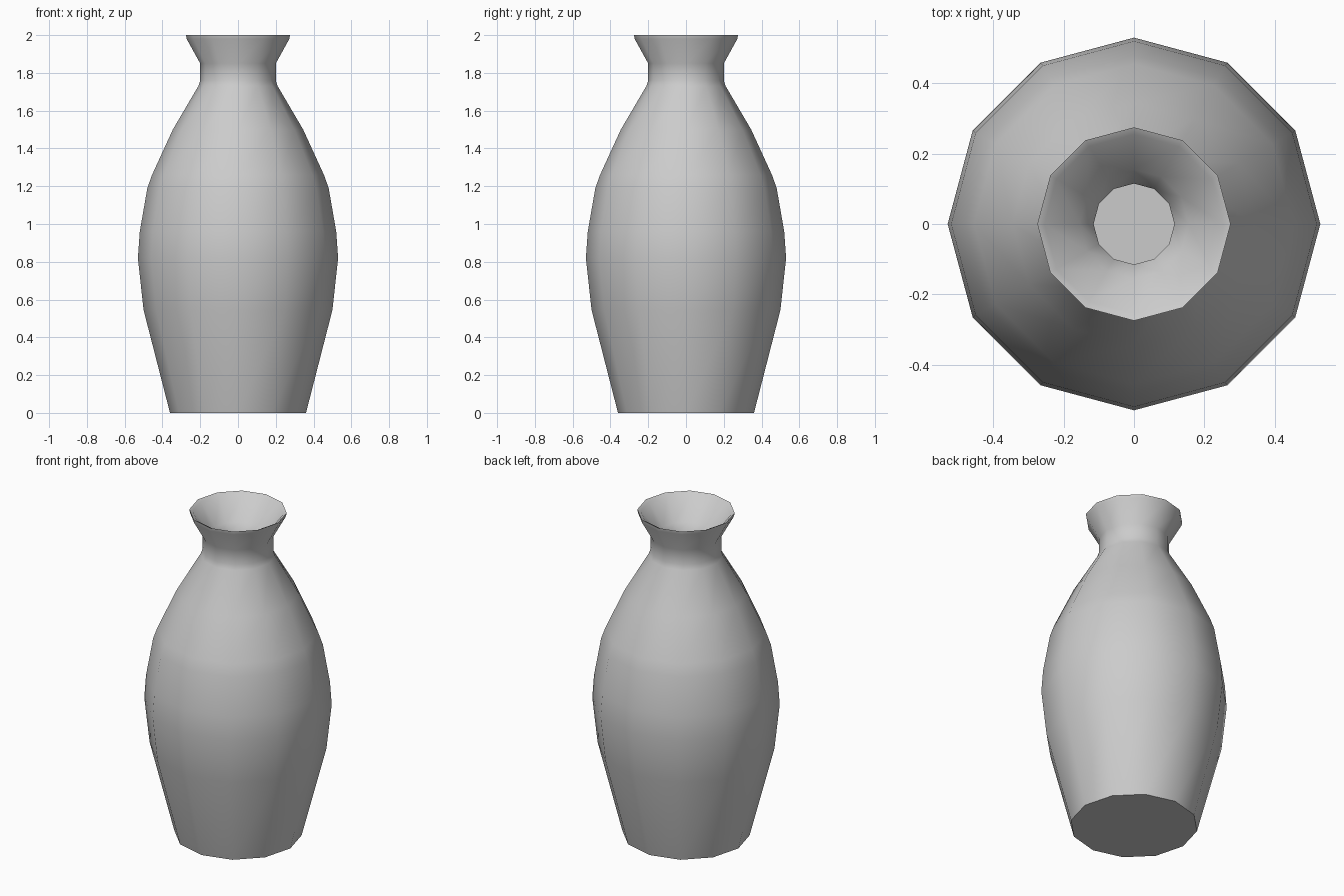
import bpy, bmesh, math

if "Cube" in bpy.data.objects:
    bpy.data.objects.remove(bpy.data.objects["Cube"])

SIDES = 12
# (radius, height): outside from the foot up, then inside back down to the floor
outer = [(0.36, 0), (0.50, 0.545), (0.53, 0.82), (0.52, 0.96), (0.48, 1.19), (0.455, 1.26),
         (0.345, 1.5), (0.21, 1.73), (0.20, 1.76), (0.20, 1.85), (0.272, 1.98), (0.275, 2.0)]
inner = [(0.255, 1.99), (0.155, 1.86), (0.115, 1.82), (0.115, 1.74), (0.27, 1.47),
         (0.39, 1.22), (0.45, 0.82), (0.42, 0.545), (0.30, 0.08)]


def lathe(name, profile):
    bm = bmesh.new()
    rings = [[bm.verts.new((r * math.cos(2 * math.pi * i / SIDES),
                            r * math.sin(2 * math.pi * i / SIDES), z))
              for i in range(SIDES)] for r, z in profile]
    for a, b in zip(rings, rings[1:]):
        for i in range(SIDES):
            j = (i + 1) % SIDES
            bm.faces.new((a[i], a[j], b[j], b[i]))
    bm.faces.new(rings[0][::-1])   # foot
    bm.faces.new(rings[-1])        # inside floor
    me = bpy.data.meshes.new(name)
    bm.to_mesh(me)
    bm.free()
    ob = bpy.data.objects.new(name, me)
    bpy.context.collection.objects.link(ob)
    bpy.context.view_layer.objects.active = ob
    ob.select_set(True)
    bpy.ops.object.shade_smooth_by_angle(angle=math.radians(50))
    return ob


# Hollow twelve-sided vase
lathe("vase", outer + inner)
